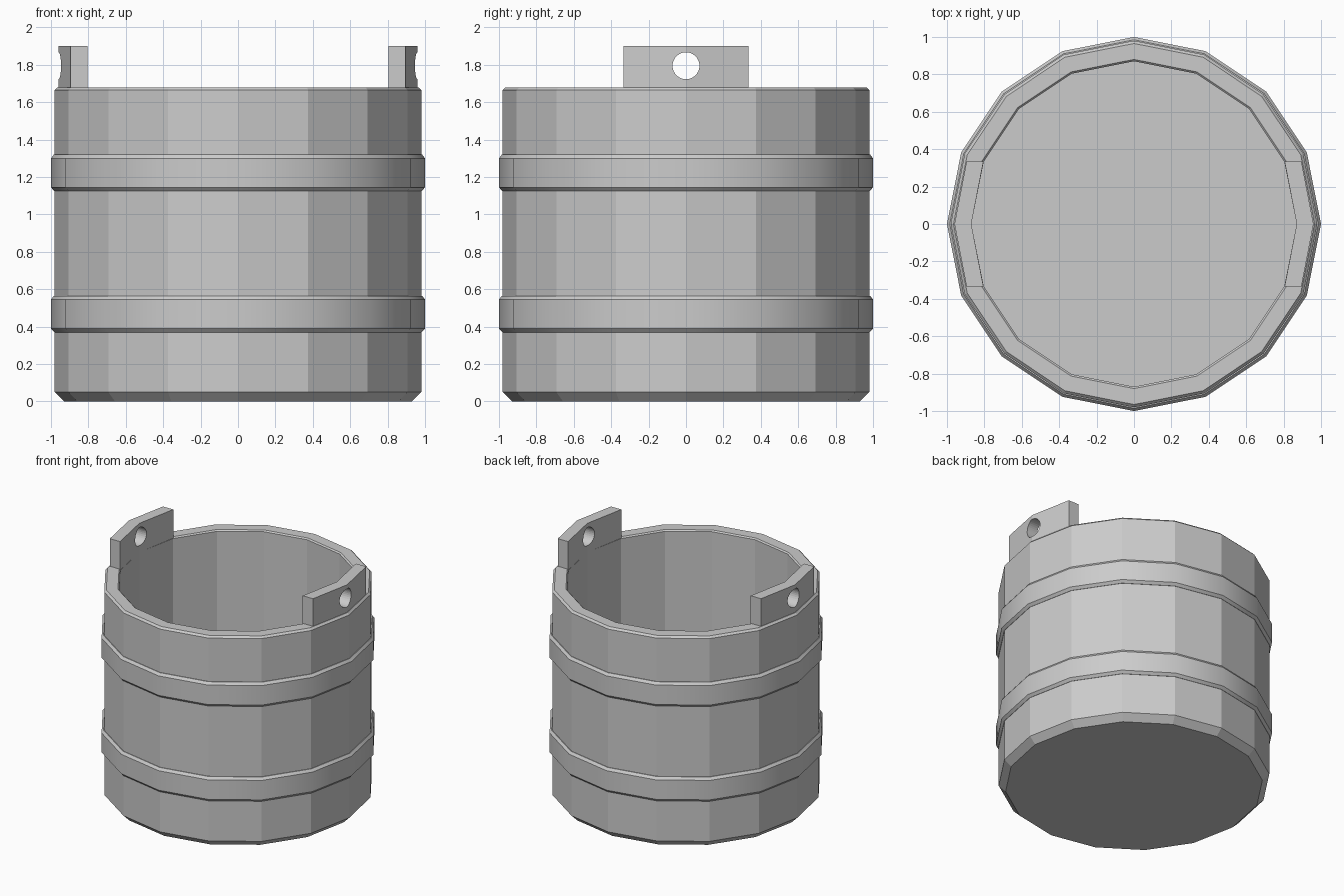
import bpy, bmesh
from math import cos, sin, pi, radians

if "Cube" in bpy.data.objects:
    bpy.data.objects.remove(bpy.data.objects["Cube"])

SIDES = 16


def make_object(name, bm):
    bmesh.ops.recalc_face_normals(bm, faces=bm.faces[:])
    mesh = bpy.data.meshes.new(name)
    bm.to_mesh(mesh)
    bm.free()
    obj = bpy.data.objects.new(name, mesh)
    bpy.context.collection.objects.link(obj)
    return obj


def lathe(name, profile, closed):
    """Spin (radius, z) points into a faceted solid; open profiles get end caps."""
    bm = bmesh.new()
    rings = [[bm.verts.new((r * cos(2 * pi * i / SIDES), r * sin(2 * pi * i / SIDES), z))
              for i in range(SIDES)] for r, z in profile]
    pairs = list(zip(rings, rings[1:]))
    if closed:
        pairs.append((rings[-1], rings[0]))
    else:
        bm.faces.new(rings[0])
        bm.faces.new(rings[-1])
    for a, b in pairs:
        for i in range(SIDES):
            j = (i + 1) % SIDES
            bm.faces.new((a[i], a[j], b[j], b[i]))
    return make_object(name, bm)


# Hollow bucket: chamfered foot, wall, chamfered rim, inside floor
lathe("bucket_body", [(0.93, 0), (0.98, 0.05), (0.98, 1.665), (0.965, 1.68),
                      (0.88, 1.68), (0.87, 1.67), (0.87, 0.10)], closed=False)

# Two hoops with bevelled edges
for name, z in (("lower_hoop", 0.37), ("upper_hoop", 1.125)):
    hoop = lathe(name, [(0.95, z), (0.982, z), (1.0, z + 0.02), (1.0, z + 0.175),
                        (0.985, z + 0.195), (0.95, z + 0.195)], closed=True)
    bpy.ops.object.select_all(action='DESELECT')
    hoop.select_set(True)
    bpy.context.view_layer.objects.active = hoop
    bpy.ops.object.shade_smooth_by_angle(angle=radians(35))

# Handle lugs following the wall, one per side
outline = [(0.87, 0), (0.805, 0.335), (0.895, 0.335),
           (0.96, 0), (0.895, -0.335), (0.805, -0.335)]
bm = bmesh.new()
for s in (1, -1):
    low = [bm.verts.new((s * x, y, 1.66)) for x, y in outline]
    top = [bm.verts.new((s * x, y, 1.90)) for x, y in outline]
    for i in range(6):
        j = (i + 1) % 6
        bm.faces.new((low[i], low[j], top[j], top[i]))
    for ring in (low, top):
        bm.faces.new((ring[0], ring[1], ring[2], ring[3]))
        bm.faces.new((ring[0], ring[3], ring[4], ring[5]))
lugs = make_object("handle_lugs", bm)

# Handle holes through both lugs
bpy.ops.mesh.primitive_cylinder_add(vertices=32, radius=0.072, depth=3,
                                    location=(0, 0, 1.795), rotation=(0, pi / 2, 0))
cutter = bpy.context.object
cutter.name = "hole_cutter"
cutter.hide_render = True
mod = lugs.modifiers.new("holes", 'BOOLEAN')
mod.operation = 'DIFFERENCE'
mod.solver = 'EXACT'
mod.object = cutter
bpy.context.view_layer.objects.active = lugs
bpy.ops.object.modifier_apply(modifier=mod.name)
bpy.data.objects.remove(cutter)
